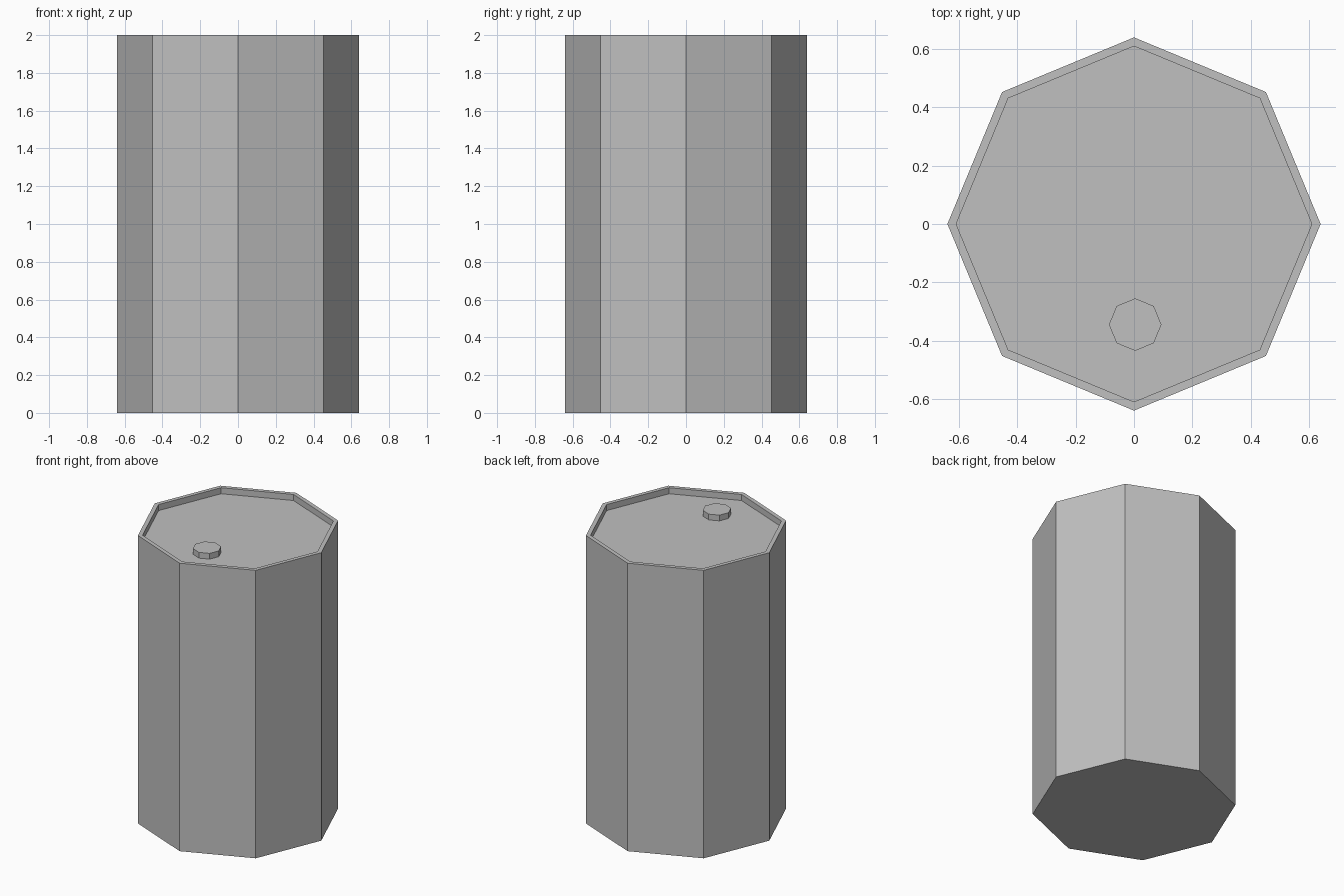
import bpy, bmesh
from mathutils import Matrix, Vector

cube = bpy.data.objects.get("Cube")
if cube:
    bpy.data.objects.remove(cube, do_unlink=True)

SIDES = 8
RADIUS, HEIGHT = 0.64, 2.0
INNER, RECESS = 0.61, 0.042

grey = bpy.data.materials.new("grey metal")
grey.use_nodes = True
grey.diffuse_color = (0.53, 0.53, 0.53, 1)
grey.node_tree.nodes["Principled BSDF"].inputs["Base Color"].default_value = grey.diffuse_color


def prism(bm, radius, bottom, top, x=0, y=0):
    """Upright octagonal prism with corners on the x and y axes."""
    bmesh.ops.create_cone(
        bm, cap_ends=True, segments=SIDES, radius1=radius, radius2=radius,
        depth=top - bottom,
        matrix=Matrix.Translation((x, y, (top + bottom) / 2)))


def finish(bm, name):
    mesh = bpy.data.meshes.new(name)
    bm.to_mesh(mesh)
    bm.free()
    mesh.materials.append(grey)
    obj = bpy.data.objects.new(name, mesh)
    bpy.context.collection.objects.link(obj)
    return obj


# Drum body: inset the top face for the rim, then sink the lid
bm = bmesh.new()
prism(bm, RADIUS, 0, HEIGHT)
bm.normal_update()
lid = max(bm.faces, key=lambda f: f.calc_center_median().z)
rim = bmesh.ops.extrude_discrete_faces(bm, faces=[lid])["faces"][0]
bmesh.ops.delete(bm, geom=[rim], context='FACES')
loose = [v for v in bm.verts if not v.link_faces]
bmesh.ops.delete(bm, geom=loose, context='VERTS')
edges = [e for e in bm.edges if e.is_boundary]
for scale, drop in ((INNER / RADIUS, 0), (1, RECESS)):
    geom = bmesh.ops.extrude_edge_only(bm, edges=edges)["geom"]
    edges = [g for g in geom if isinstance(g, bmesh.types.BMEdge)]
    for v in [g for g in geom if isinstance(g, bmesh.types.BMVert)]:
        v.co = Vector((v.co.x * scale, v.co.y * scale, v.co.z - drop))
bmesh.ops.contextual_create(bm, geom=edges)
bmesh.ops.recalc_face_normals(bm, faces=bm.faces)
finish(bm, "drum_body")

# Filler cap standing on the sunken lid near the front
bm = bmesh.new()
prism(bm, 0.09, HEIGHT - RECESS, HEIGHT - 0.002, 0.004, -0.345)
finish(bm, "filler_cap")
